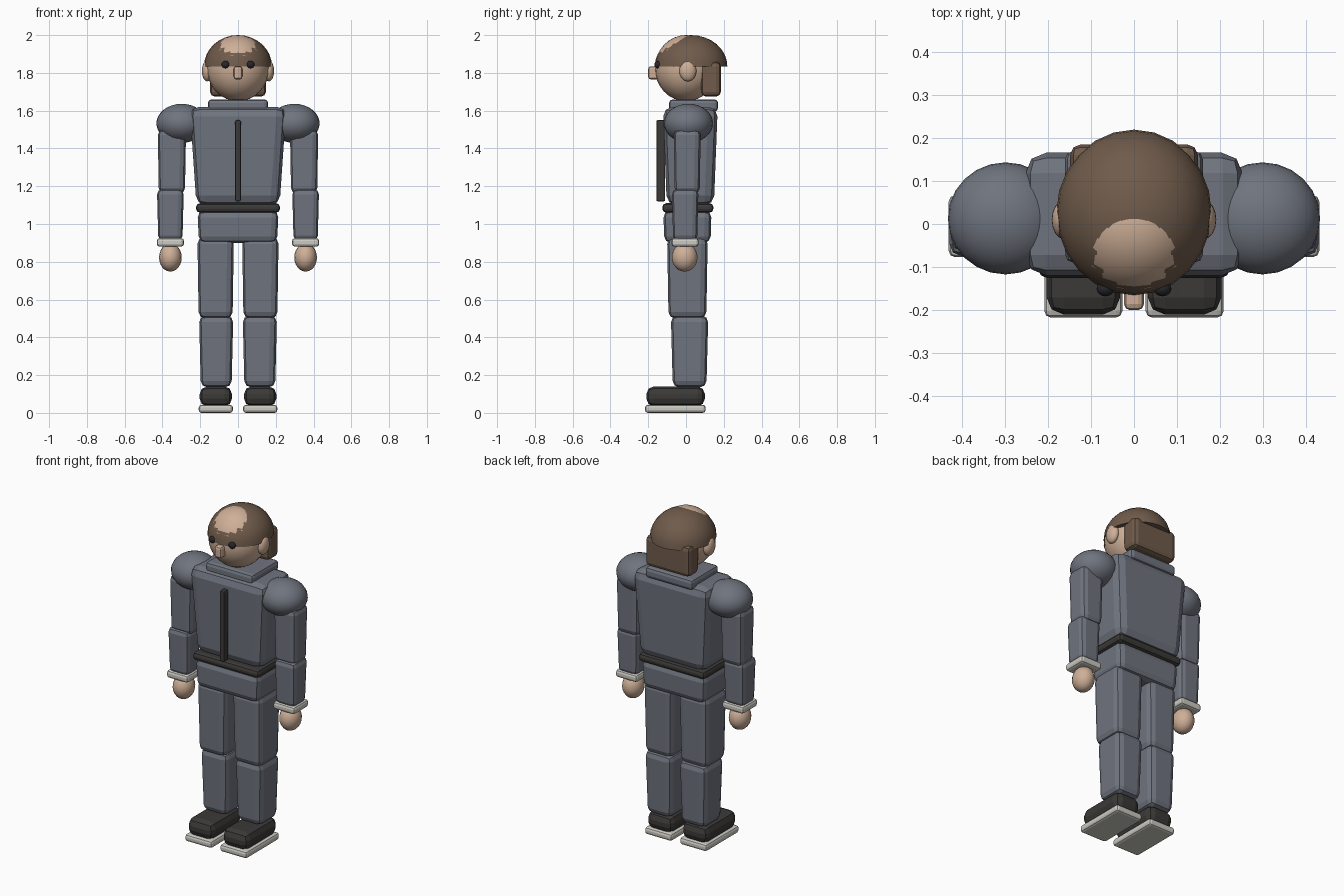
import bpy, bmesh, math
from mathutils import Vector

if "Cube" in bpy.data.objects:
    bpy.data.objects.remove(bpy.data.objects["Cube"])


def material(name, rgb):
    m = bpy.data.materials.new(name)
    m.diffuse_color = (*rgb, 1)
    m.use_nodes = True
    m.node_tree.nodes["Principled BSDF"].inputs["Base Color"].default_value = m.diffuse_color
    return m


SUIT = material("suit grey", (0.16, 0.175, 0.21))
SKIN = material("skin", (0.62, 0.43, 0.31))
HAIR = material("hair brown", (0.16, 0.105, 0.07))
BLACK = material("boot black", (0.045, 0.042, 0.04))
TRIM = material("pale trim", (0.6, 0.59, 0.54))
EYE = material("eye dark", (0.02, 0.02, 0.025))


def finish(name, bm, mat):
    bmesh.ops.recalc_face_normals(bm, faces=bm.faces)
    me = bpy.data.meshes.new(name)
    bm.to_mesh(me)
    bm.free()
    me.materials.append(mat)
    ob = bpy.data.objects.new(name, me)
    bpy.context.collection.objects.link(ob)
    return ob


def box(name, mat, x, y, z, bevel=0.02, low=1.0, segs=2):
    """Bevelled box from (min, max) ranges; low scales the bottom end."""
    lo, hi = Vector((x[0], y[0], z[0])), Vector((x[1], y[1], z[1]))
    c, s = (lo + hi) / 2, hi - lo
    bm = bmesh.new()
    bmesh.ops.create_cube(bm, size=1)
    for v in bm.verts:
        k = low if v.co.z < 0 else 1.0
        v.co = c + Vector((v.co.x * s.x * k, v.co.y * s.y * k, v.co.z * s.z))
    bmesh.ops.bevel(bm, geom=bm.edges[:], offset=bevel, segments=segs,
                    profile=0.5, affect='EDGES', clamp_overlap=True)
    return finish(name, bm, mat)


def ball(name, mat, c, r, segs=24, rings=16, half=False):
    """Smooth ellipsoid, or only its capped upper half."""
    bm = bmesh.new()
    bmesh.ops.create_uvsphere(bm, u_segments=segs, v_segments=rings, radius=1)
    if half:
        bmesh.ops.bisect_plane(bm, geom=bm.verts[:] + bm.edges[:] + bm.faces[:],
                               plane_co=(0, 0, 0), plane_no=(0, 0, -1),
                               clear_outer=True, dist=1e-4)
        rim = [e for e in bm.edges if e.is_boundary]
        if rim:
            bmesh.ops.contextual_create(bm, geom=rim)
    for v in bm.verts:
        v.co = Vector([c[i] + v.co[i] * r[i] for i in range(3)])
    for f in bm.faces:
        f.smooth = len(f.verts) < 5
    return finish(name, bm, mat)


def span(s, a, b):
    """x range on side s (-1 or 1)."""
    return tuple(sorted((s * a, s * b)))


# torso, hips and belt
box("hips", SUIT, (-0.215, 0.215), (-0.12, 0.135), (0.90, 1.07), 0.035, 0.96)
box("belt", BLACK, (-0.222, 0.222), (-0.125, 0.145), (1.06, 1.11), 0.02)
box("torso", SUIT, (-0.256, 0.256), (-0.122, 0.168), (1.10, 1.62), 0.05, 0.86)
box("front_zip", BLACK, (-0.015, 0.015), (-0.157, -0.11), (1.12, 1.55), 0.008)
box("collar", SUIT, (-0.16, 0.16), (-0.09, 0.17), (1.595, 1.66), 0.02)

# legs, boots and arms, repeated on both sides
for s, side in ((-1, "right"), (1, "left")):
    box(side + "_sole", TRIM, span(s, 0.027, 0.208), (-0.217, 0.104), (0, 0.043), 0.015)
    box(side + "_boot", BLACK, span(s, 0.032, 0.203), (-0.21, 0.10), (0.035, 0.14), 0.04)
    box(side + "_shin", SUIT, span(s, 0.025, 0.206), (-0.08, 0.118), (0.135, 0.515), 0.035, 0.9)
    box(side + "_thigh", SUIT, span(s, 0.022, 0.215), (-0.10, 0.115), (0.50, 0.93), 0.035, 0.93)
    ball(side + "_shoulder", SUIT, (s * 0.298, 0.013, 1.533), (0.134, 0.13, 0.103))
    box(side + "_upper_arm", SUIT, span(s, 0.275, 0.425), (-0.065, 0.078), (1.16, 1.50), 0.03, 0.92)
    box(side + "_forearm", SUIT, span(s, 0.287, 0.429), (-0.075, 0.066), (0.91, 1.185), 0.028, 0.9)
    box(side + "_cuff", TRIM, span(s, 0.286, 0.43), (-0.077, 0.067), (0.88, 0.925), 0.015)
    ball(side + "_hand", SKIN, (s * 0.358, -0.007, 0.823), (0.06, 0.068, 0.075), 16, 12)

# head, face and hair
ball("head", SKIN, (0, 0, 1.825), (0.165, 0.165, 0.175))
ball("hair_cap", HAIR, (0, 0.027, 1.835), (0.18, 0.192, 0.165), half=True)
box("back_hair", HAIR, (-0.148, 0.148), (0.08, 0.185), (1.675, 1.86), 0.025)
box("nose", SKIN, (-0.023, 0.023), (-0.2, -0.14), (1.765, 1.835), 0.014)
for s, side in ((-1, "right"), (1, "left")):
    ball(side + "_eye", EYE, (s * 0.066, -0.15, 1.844), (0.021, 0.018, 0.02), 12, 8)
    ball(side + "_ear", SKIN, (s * 0.163, 0.01, 1.81), (0.028, 0.045, 0.055), 16, 12)
